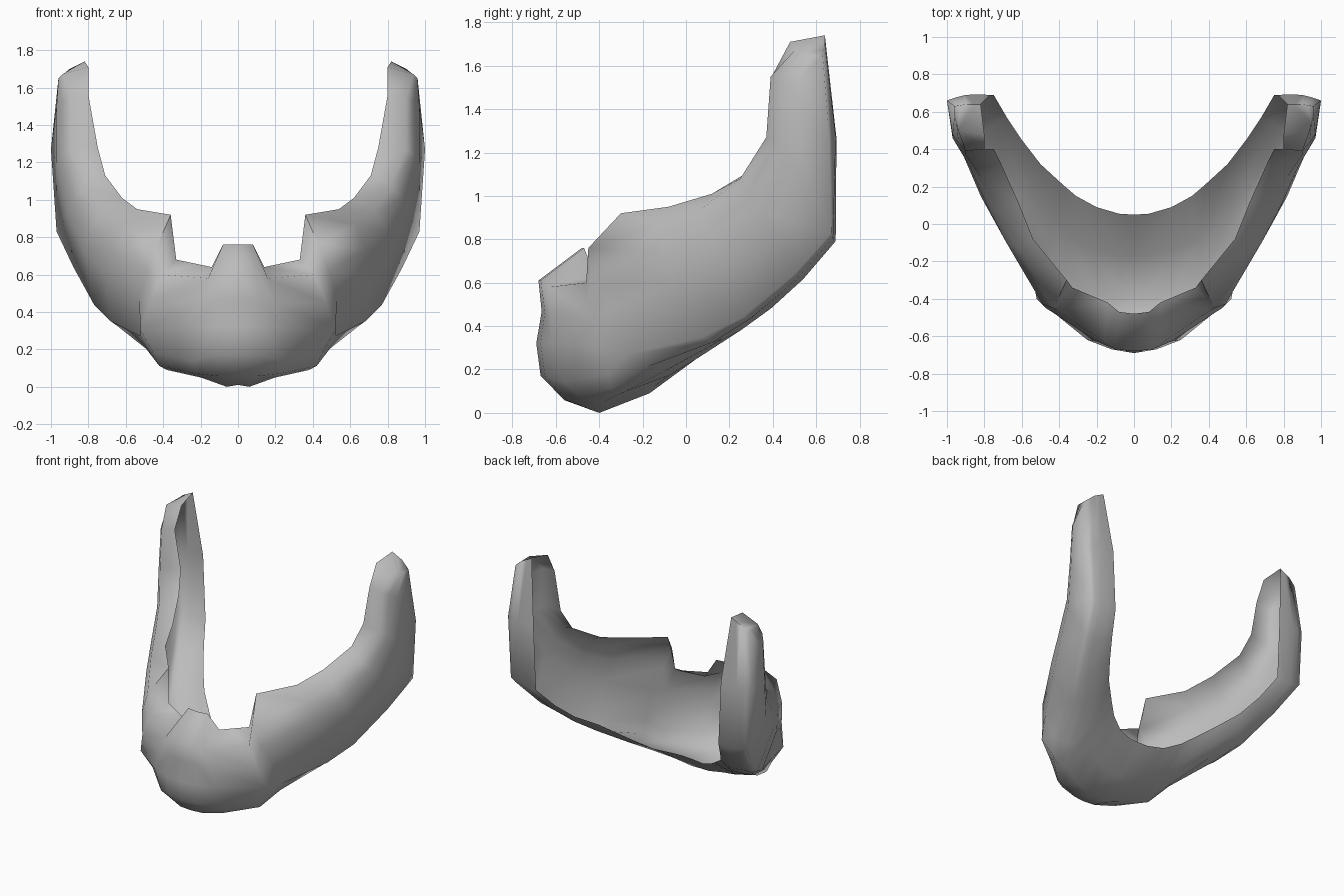
import bpy
import bmesh
from math import radians
from mathutils import Vector

cube = bpy.data.objects.get("Cube")
if cube:
    bpy.data.objects.remove(cube, do_unlink=True)

# Guide rails of the left half, each running from the chin centre to the sideburn tip
inner_rim = [(0, -.48, .76), (.08, -.47, .76), (.14, -.42, .64), (.33, -.34, .68),
             (.36, -.3, .92), (.54, -.08, .95), (.62, .12, 1.01), (.71, .32, 1.13),
             (.75, .4, 1.28), (.8, .4, 1.56), (.8, .48, 1.71)]
outer_rim = [(0, -.68, .61), (.1, -.67, .61), (.16, -.63, .58), (.41, -.46, .6),
             (.43, -.45, .76), (.63, -.12, .87), (.73, .07, .94), (.82, .25, 1.08),
             (.9, .37, 1.27), (.9, .39, 1.55), (.94, .5, 1.67)]
outer_bulge = [(0, -.69, .32), (.12, -.67, .32), (.25, -.62, .32), (.52, -.4, .3),
               (.53, -.35, .47), (.71, -.05, .6), (.82, .15, .72), (.91, .36, .92),
               (.97, .46, 1.2), (.97, .48, 1.5), (.96, .58, 1.65)]
outer_low = [(0, -.67, .17), (.12, -.65, .17), (.24, -.56, .14), (.45, -.36, .18),
             (.52, -.27, .27), (.68, .08, .35), (.77, .26, .44), (.88, .5, .64),
             (.97, .67, .83), (1, .66, 1.27), (.96, .63, 1.65)]
under = [(0, -.4, .01), (.06, -.4, 0), (.2, -.38, .05), (.38, -.3, .09),
         (.45, -.12, .18), (.6, .17, .34), (.7, .32, .45), (.8, .5, .6),
         (.88, .68, .8), (.9, .69, 1.27), (.9, .64, 1.7)]
back_edge = [(0, .05, .27), (.08, .055, .27), (.2, .09, .28), (.31, .15, .33),
             (.38, .21, .38), (.5, .32, .47), (.6, .45, .55), (.68, .57, .66),
             (.75, .69, .8), (.77, .69, 1.27), (.82, .64, 1.74)]
stations = len(inner_rim)


def between(first, second):
    """Rail halfway between two other rails."""
    return [(Vector(p) + Vector(q)) / 2 for p, q in zip(first, second)]


def fade(amount):
    """Swelling that dies away towards the sideburn tip."""
    return [amount * (1 - i / (stations - 1)) for i in range(stations)]


def swell(rail, core, amounts):
    """Push a rail away from a core rail by an amount at each station."""
    return [p + (p - q).normalized() * a for p, q, a in zip(rail, core, amounts)]


# Rounding rails on the cheek, the chin and the throat; a dent below the lip
core = between(inner_rim, back_edge)
dent_then_bulge = [-.02, -.02, 0, .02, .03] + fade(.04)[5:]
cheek = swell(between(outer_rim, outer_bulge), core, dent_then_bulge)
chin = swell(between(outer_low, under), core, fade(.04))
throat = swell(between(under, back_edge), core, fade(.05))
rails = [inner_rim, outer_rim, cheek, outer_bulge, outer_low, chin,
         under, throat, back_edge]

# Skin the rails into a shell that is hollow on the face side, and cap the tip
bm = bmesh.new()
grid = [[bm.verts.new(point) for point in rail] for rail in rails]
for row, following in zip(grid, grid[1:]):
    for i in range(stations - 1):
        bm.faces.new((row[i], row[i + 1], following[i + 1], following[i]))
bm.faces.new([row[-1] for row in grid])
bmesh.ops.recalc_face_normals(bm, faces=bm.faces)

mesh = bpy.data.meshes.new("beard")
bm.to_mesh(mesh)
bm.free()
beard = bpy.data.objects.new("beard", mesh)
bpy.context.collection.objects.link(beard)

# Right half
mirror = beard.modifiers.new("mirror", "MIRROR")
mirror.use_clip = True

# Single grey colour
grey = bpy.data.materials.new("plain grey")
grey.use_nodes = True
colour = (.5, .5, .5, 1)
grey.diffuse_color = colour
grey.node_tree.nodes["Principled BSDF"].inputs["Base Color"].default_value = colour
mesh.materials.append(grey)

bpy.context.view_layer.objects.active = beard
beard.select_set(True)
bpy.ops.object.shade_smooth_by_angle(angle=radians(85))
